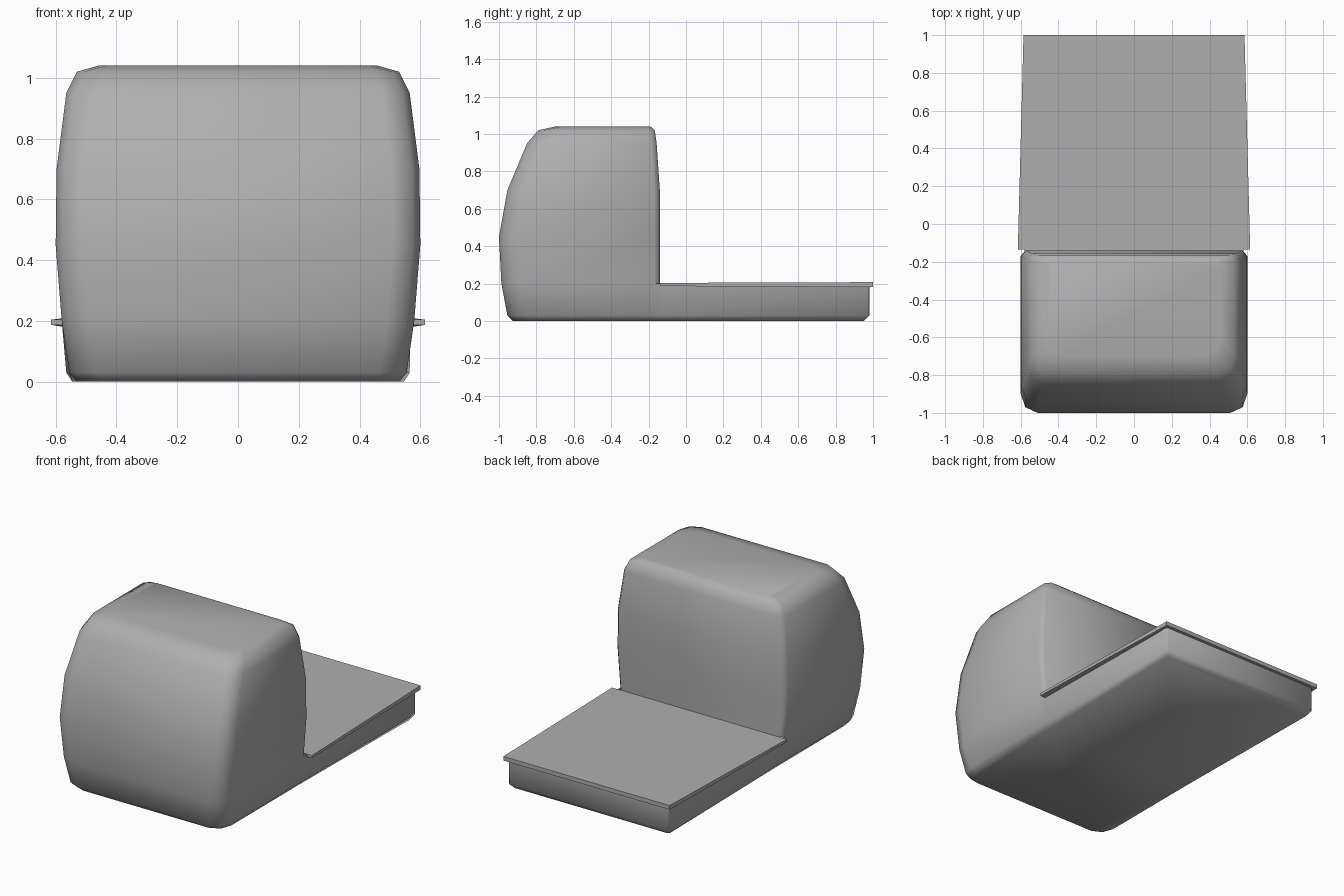
import bpy, bmesh, math

if "Cube" in bpy.data.objects:
    bpy.data.objects.remove(bpy.data.objects["Cube"])

grey = bpy.data.materials.new("mid_grey")
grey.diffuse_color = (0.43, 0.43, 0.43, 1)
grey.use_nodes = True
grey.node_tree.nodes["Principled BSDF"].inputs["Base Color"].default_value = grey.diffuse_color


def make_object(name, bm, angle=None):
    bmesh.ops.remove_doubles(bm, verts=bm.verts[:], dist=0.0005)
    bmesh.ops.recalc_face_normals(bm, faces=bm.faces[:])
    mesh = bpy.data.meshes.new(name)
    bm.to_mesh(mesh)
    bm.free()
    mesh.materials.append(grey)
    obj = bpy.data.objects.new(name, mesh)
    bpy.context.collection.objects.link(obj)
    if angle:
        bpy.ops.object.select_all(action='DESELECT')
        obj.select_set(True)
        bpy.context.view_layer.objects.active = obj
        bpy.ops.object.shade_smooth_by_angle(angle=math.radians(angle))
    return obj


def loft(bm, rings, cap_top=False, cap_bottom=False, closed=True):
    loops = [[bm.verts.new(p) for p in ring] for ring in rings]
    n = len(loops[0])
    for a, b in zip(loops, loops[1:]):
        for i in range(n if closed else n - 1):
            j = (i + 1) % n
            bm.faces.new((a[i], a[j], b[j], b[i]))
    if cap_bottom:
        bm.faces.new(loops[0])
    if cap_top:
        bm.faces.new(loops[-1])


def mirrored(half):
    return half + [(-x, y, z) for x, y, z in reversed(half)]


def front_corner(hw, yf, z):
    return [(hw - 0.09, yf, z), (hw - 0.025, yf + 0.03, z), (hw, yf + 0.10, z)]


SEAM = -0.14   # back wall of the cab
bm = bmesh.new()

# Lower shell under the cab, open at the back: z, half width, front y
low = [(0.0, 0.53, -0.925), (0.03, 0.555, -0.955), (0.2, 0.58, -0.987)]
loft(bm, [mirrored([(w, SEAM, z), (w, SEAM - 0.03, z)] + front_corner(w, y, z)[::-1])
          for z, w, y in low], cap_bottom=True, closed=False)

# Upper cab: z, half width, front y, back y
cab = [(0.2, 0.58, -0.987, SEAM), (0.45, 0.60, -1.0, SEAM), (0.70, 0.597, -0.955, SEAM),
       (0.95, 0.565, -0.85, -0.157), (1.02, 0.53, -0.79, -0.167), (1.04, 0.46, -0.70, -0.19)]
loft(bm, [mirrored(front_corner(w, yf, z) + [(w, yb - 0.03, z), (w - 0.025, yb, z)])
          for z, w, yf, yb in cab], cap_top=True)

# Low bed shell, slightly narrower at the tail: z, half width at cab, at tail, tail y
bed = [(0.0, 0.53, 0.545, 0.95), (0.03, 0.555, 0.565, 0.98), (0.2, 0.58, 0.567, 0.98)]
loft(bm, [mirrored([(w, SEAM, z), (wt, yt - 0.01, z), (wt - 0.01, yt, z)])
          for z, w, wt, yt in bed], cap_top=True, cap_bottom=True, closed=False)
make_object("cab_and_bed_body", bm, 65)

# Thin tapered deck plate overhanging the bed
bm = bmesh.new()
loft(bm, [[(-0.615, -0.135, a), (0.615, -0.135, a), (0.585, 1.0, b), (-0.585, 1.0, b)]
          for a, b in ((0.187, 0.182), (0.204, 0.208))], cap_top=True, cap_bottom=True)
make_object("deck_plate", bm)
